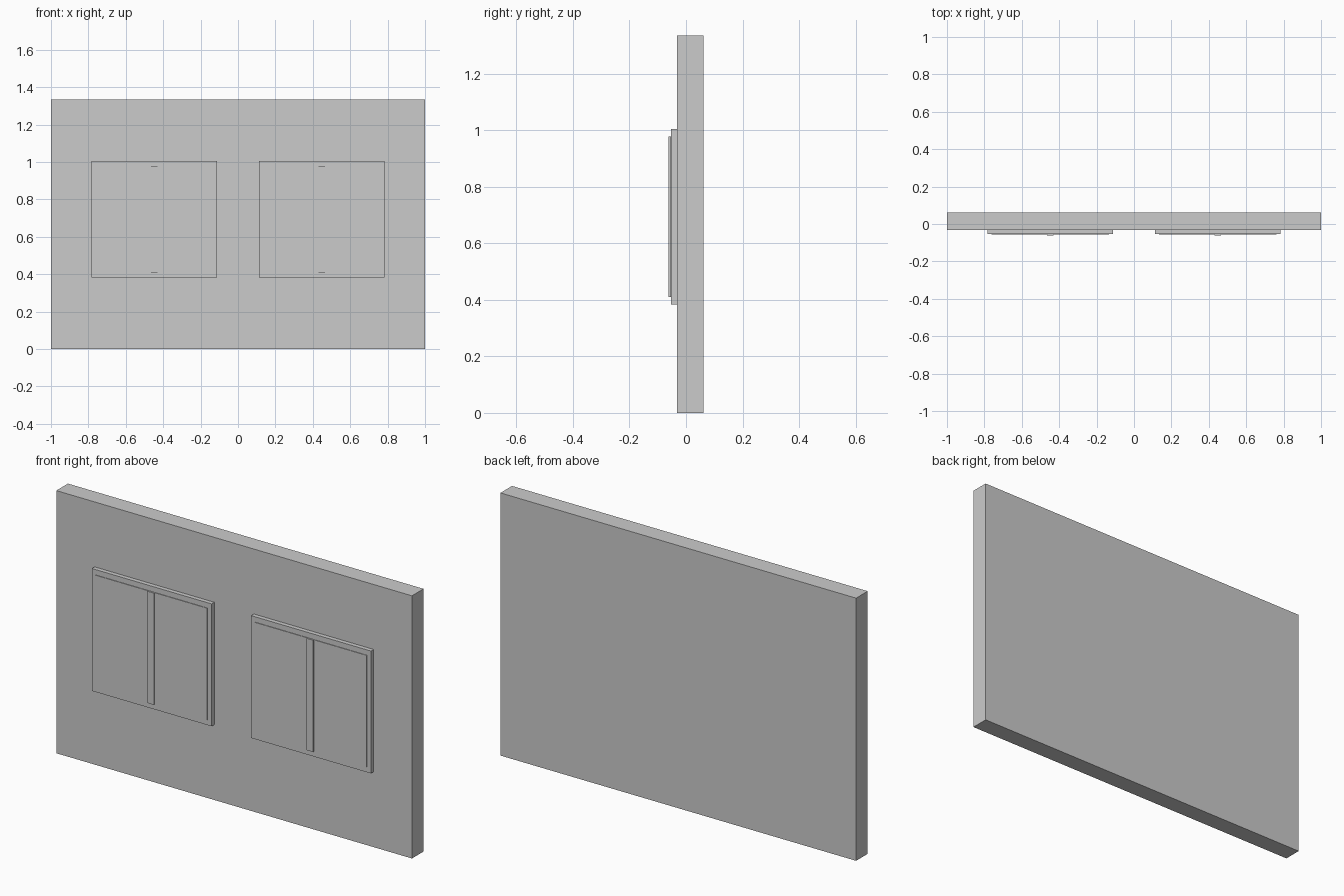
import bpy

if "Cube" in bpy.data.objects:
    bpy.data.objects.remove(bpy.data.objects["Cube"])


def box(name, x, y, z):
    """Box from (min, max) ranges on each axis."""
    bpy.ops.mesh.primitive_cube_add(size=1, location=[(a + b) / 2 for a, b in (x, y, z)])
    ob = bpy.context.object
    ob.name = name
    ob.scale = [b - a for a, b in (x, y, z)]
    bpy.ops.object.transform_apply(location=False, rotation=False, scale=True)
    return ob


def centred(c, width):
    return (c - width / 2, c + width / 2)


# Wall slab
box("wall", (-1, 1), (-0.031, 0.062), (0, 1.335))

# Two windows: frame, slightly raised pane, central mullion
for side, cx in (("left", -0.448), ("right", 0.448)):
    cz = 0.694
    box(f"window_frame_{side}", centred(cx, 0.673), (-0.053, -0.031), centred(cz, 0.622))
    box(f"window_pane_{side}", centred(cx, 0.628), (-0.056, -0.049), centred(cz, 0.568))
    box(f"window_mullion_{side}", centred(cx, 0.036), (-0.062, -0.052), centred(cz, 0.568))
